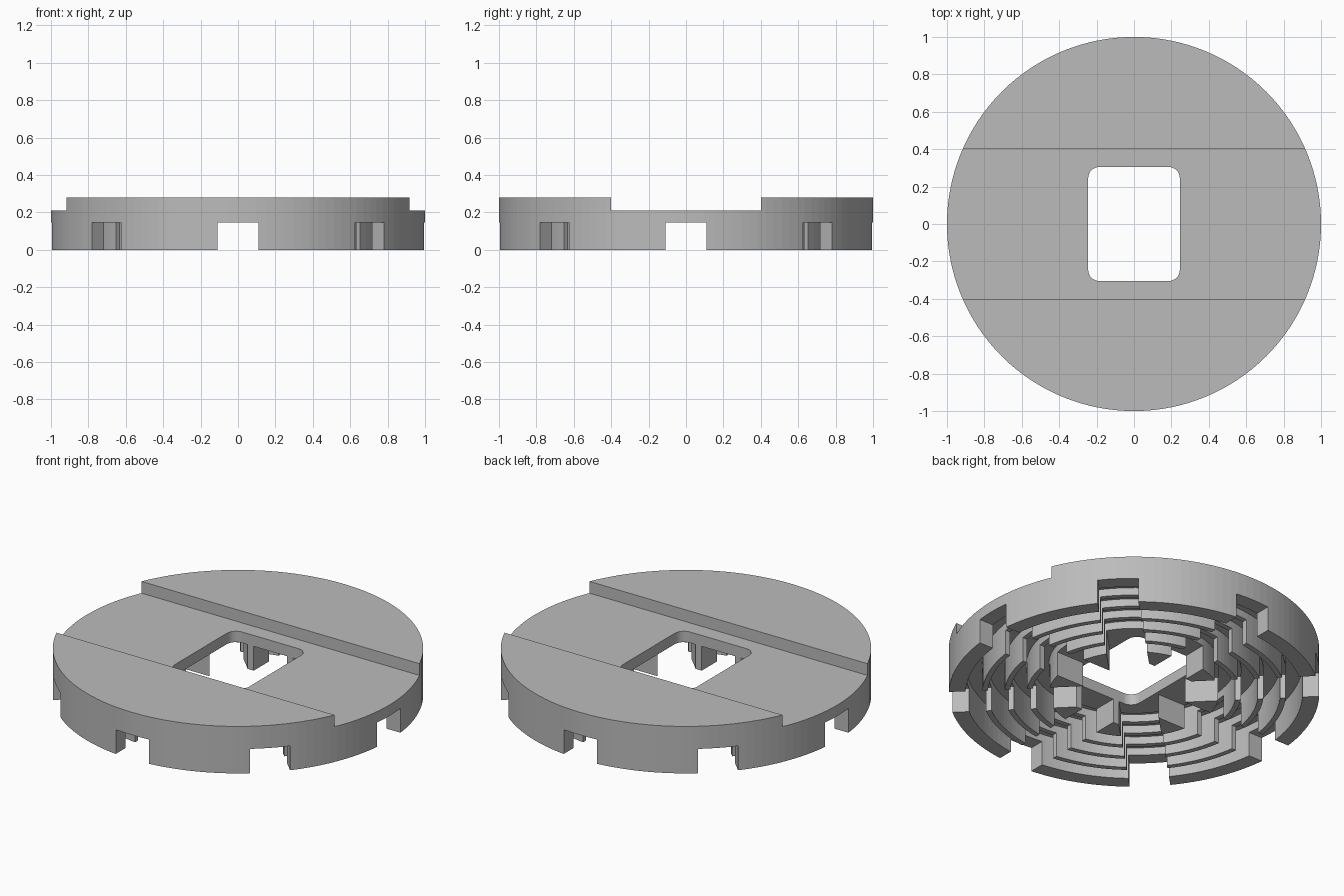
import bpy, bmesh, math
from mathutils import Matrix

if "Cube" in bpy.data.objects:
    bpy.data.objects.remove(bpy.data.objects["Cube"])

SIDES = 128
HEIGHT = 0.28
CHANNEL_Z, SLOT_Z, GROOVE_Z = 0.21, 0.145, 0.19
RIM_IN, CORE_OUT, RIB, GROOVES = 0.91, 0.46, 0.03, 4

grey = bpy.data.materials.new("plain grey")
grey.use_nodes = True
color = (0.5, 0.5, 0.5, 1)
grey.diffuse_color = color
grey.node_tree.nodes["Principled BSDF"].inputs["Base Color"].default_value = color


def make_object(name, bm):
    bmesh.ops.recalc_face_normals(bm, faces=bm.faces)
    mesh = bpy.data.meshes.new(name)
    bm.to_mesh(mesh)
    bm.free()
    mesh.materials.append(grey)
    obj = bpy.data.objects.new(name, mesh)
    bpy.context.collection.objects.link(obj)
    return obj


def box(name, size, z_low, angle=0):
    bm = bmesh.new()
    bmesh.ops.create_cube(bm, size=1)
    bmesh.ops.scale(bm, vec=size, verts=bm.verts)
    bmesh.ops.translate(bm, vec=(0, 0, z_low + size[2] / 2), verts=bm.verts)
    bmesh.ops.rotate(bm, matrix=Matrix.Rotation(angle, 3, "Z"), verts=bm.verts)
    return make_object(name, bm)


def ring(name, inner, outer, low, high):
    bm = bmesh.new()
    loops = []
    for r, z in ((inner, low), (outer, low), (outer, high), (inner, high)):
        loops.append([bm.verts.new((r * math.cos(a), r * math.sin(a), z))
                      for a in (math.tau * i / SIDES for i in range(SIDES))])
    for k in range(4):
        a, b = loops[k], loops[(k + 1) % 4]
        for i in range(SIDES):
            j = (i + 1) % SIDES
            bm.faces.new((a[i], a[j], b[j], b[i]))
    return make_object(name, bm)


# Solid disc
bm = bmesh.new()
bmesh.ops.create_cone(bm, cap_ends=True, segments=SIDES, radius1=1, radius2=1, depth=HEIGHT)
bmesh.ops.translate(bm, vec=(0, 0, HEIGHT / 2), verts=bm.verts)
disc = make_object("slotted_disc", bm)

# Wide channel across the top
cutters = [box("channel_cutter", (3, 0.8, 0.3), CHANNEL_Z)]

# Concentric grooves in the underside, with thin ribs between them
width = (RIM_IN - CORE_OUT - RIB * (GROOVES - 1)) / GROOVES
for i in range(GROOVES):
    inner = CORE_OUT + i * (width + RIB)
    cutters.append(ring("groove_cutter", inner, inner + width, -0.1, GROOVE_Z))

# Four bars make the eight radial slots
for i in range(4):
    cutters.append(box("slot_cutter", (3, 0.22, 0.1 + SLOT_Z), -0.1, i * math.pi / 4))

# Central opening with rounded corners
hole = box("opening_cutter", (0.49, 0.61, 1), -0.3)
bm = bmesh.new()
bm.from_mesh(hole.data)
upright = [e for e in bm.edges if abs(e.verts[0].co.z - e.verts[1].co.z) > 0.5]
bmesh.ops.bevel(bm, geom=upright, offset=0.06, segments=8, profile=0.5, affect="EDGES")
bm.to_mesh(hole.data)
bm.free()
cutters.append(hole)

# Cut everything, keep the finished mesh and drop the cutters
for cutter in cutters:
    cutter.hide_render = True
    mod = disc.modifiers.new(cutter.name, "BOOLEAN")
    mod.operation = "DIFFERENCE"
    mod.solver = "EXACT"
    mod.object = cutter
graph = bpy.context.evaluated_depsgraph_get()
finished = bpy.data.meshes.new_from_object(disc.evaluated_get(graph))
disc.modifiers.clear()
disc.data = finished
for cutter in cutters:
    bpy.data.objects.remove(cutter)
